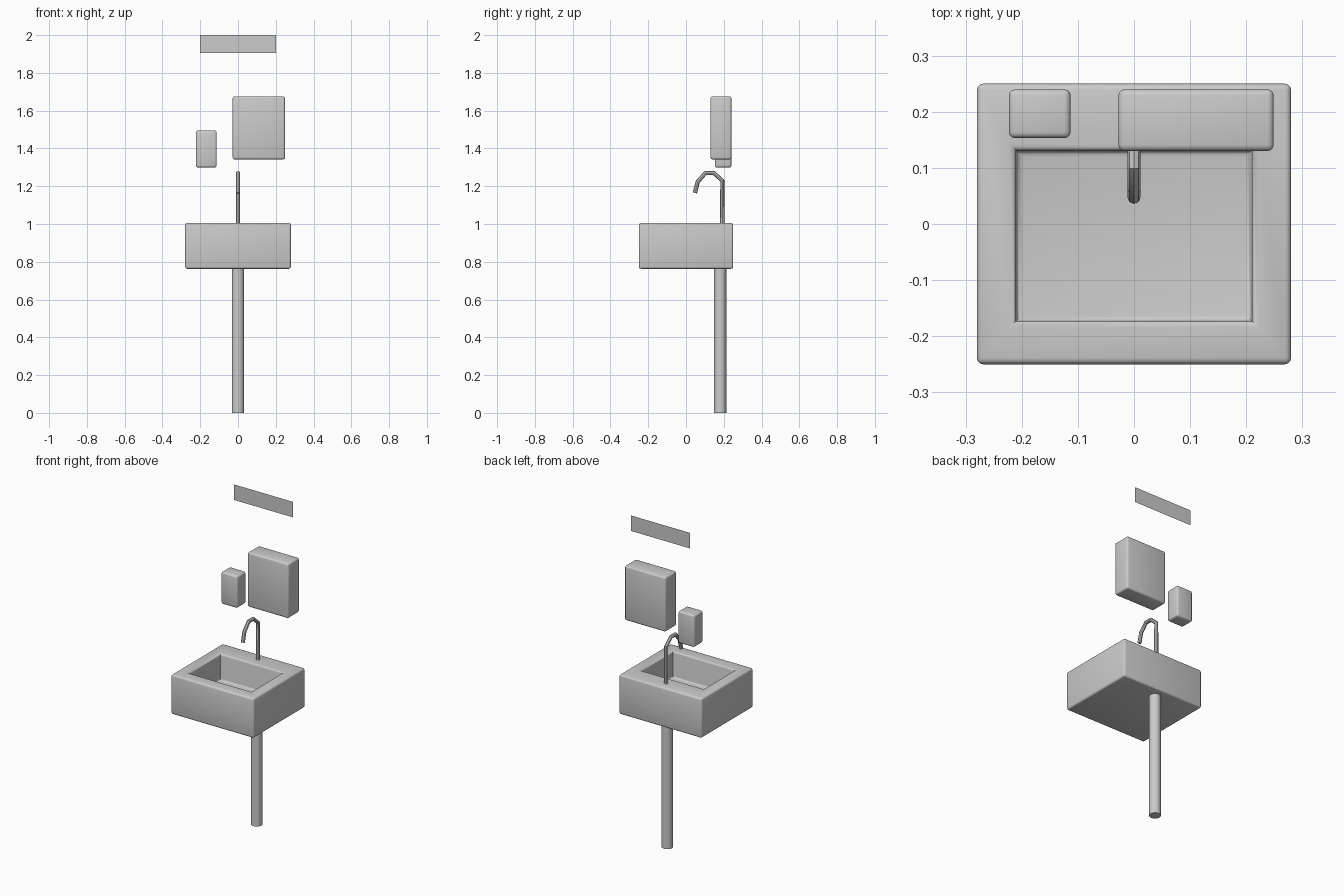
import bpy, bmesh, math

if "Cube" in bpy.data.objects:
    bpy.data.objects.remove(bpy.data.objects["Cube"])

grey = bpy.data.materials.new("pale grey")
grey.diffuse_color = (0.6, 0.6, 0.6, 1)
grey.use_nodes = True
grey.node_tree.nodes["Principled BSDF"].inputs["Base Color"].default_value = grey.diffuse_color


def finish(ob):
    """Give an object the shared colour and smooth shading."""
    ob.data.materials.clear()
    ob.data.materials.append(grey)
    bpy.ops.object.select_all(action='DESELECT')
    ob.select_set(True)
    bpy.context.view_layer.objects.active = ob
    bpy.ops.object.shade_smooth_by_angle(angle=math.radians(35))


def make(name, bm):
    me = bpy.data.meshes.new(name)
    bm.to_mesh(me)
    bm.free()
    ob = bpy.data.objects.new(name, me)
    bpy.context.collection.objects.link(ob)
    return ob


def box_mesh(lo, hi):
    bm = bmesh.new()
    bmesh.ops.create_cube(bm, size=1)
    for v in bm.verts:
        v.co = [(a + b) / 2 + c * (b - a) for a, b, c in zip(lo, hi, v.co)]
    return bm


def round_edges(bm, width):
    bmesh.ops.bevel(bm, geom=bm.edges[:], offset=width, segments=3,
                    profile=0.5, affect='EDGES')


# Basin: block with a recessed bowl, every edge rounded
bm = box_mesh((-0.28, -0.25, 0.763), (0.28, 0.25, 1.005))
top = max(bm.faces, key=lambda f: f.calc_center_median().z)
bmesh.ops.inset_region(bm, faces=[top], thickness=0.05)
hole = ((-0.21, 0.21), (-0.173, 0.131))
for v in top.verts:
    v.co.x = hole[0][v.co.x > 0]
    v.co.y = hole[1][v.co.y > 0]
floor = bmesh.ops.extrude_discrete_faces(bm, faces=[top])['faces'][0]
for v in floor.verts:
    v.co.z = 0.845
# keep the flat rim's diagonal seams unbevelled
edges = [e for e in bm.edges if e.calc_face_angle(0) > 0.5]
bmesh.ops.bevel(bm, geom=edges, offset=0.011, segments=3, profile=0.5, affect='EDGES')
finish(make("basin", bm))

# Wall boxes: wide towel dispenser and small soap dispenser
for name, lo, hi in (
        ("towel_dispenser", (-0.028, 0.13, 1.342), (0.249, 0.24, 1.676)),
        ("soap_dispenser", (-0.223, 0.153, 1.299), (-0.113, 0.24, 1.495))):
    bm = box_mesh(lo, hi)
    round_edges(bm, 0.011)
    finish(make(name, bm))

# Drain pipe down to the ground
bpy.ops.mesh.primitive_cylinder_add(vertices=16, radius=0.033, depth=0.77,
                                    location=(0, 0.181, 0.385))
pipe = bpy.context.object
pipe.name = "drain_pipe"
finish(pipe)

# Gooseneck tap swept along an angular path
path = [(0.192, 1.0), (0.192, 1.23), (0.147, 1.27), (0.103, 1.27),
        (0.062, 1.224), (0.047, 1.164)]
cu = bpy.data.curves.new("tap", 'CURVE')
cu.dimensions = '3D'
cu.bevel_depth = 0.0115
cu.bevel_resolution = 2
cu.use_fill_caps = True
sp = cu.splines.new('POLY')
sp.points.add(len(path) - 1)
for p, (y, z) in zip(sp.points, path):
    p.co = (0, y, z, 1)
tap = bpy.data.objects.new("tap", cu)
bpy.context.collection.objects.link(tap)
bpy.context.view_layer.objects.active = tap
tap.select_set(True)
bpy.ops.object.select_all(action='DESELECT')
tap.select_set(True)
bpy.ops.object.convert(target='MESH')
finish(bpy.context.object)

# Thin upright sign panel above
bm = bmesh.new()
bm.faces.new([bm.verts.new(c) for c in (
    (-0.2, 0.248, 1.905), (0.2, 0.248, 1.905), (0.2, 0.248, 2.0), (-0.2, 0.248, 2.0))])
finish(make("sign_panel", bm))
